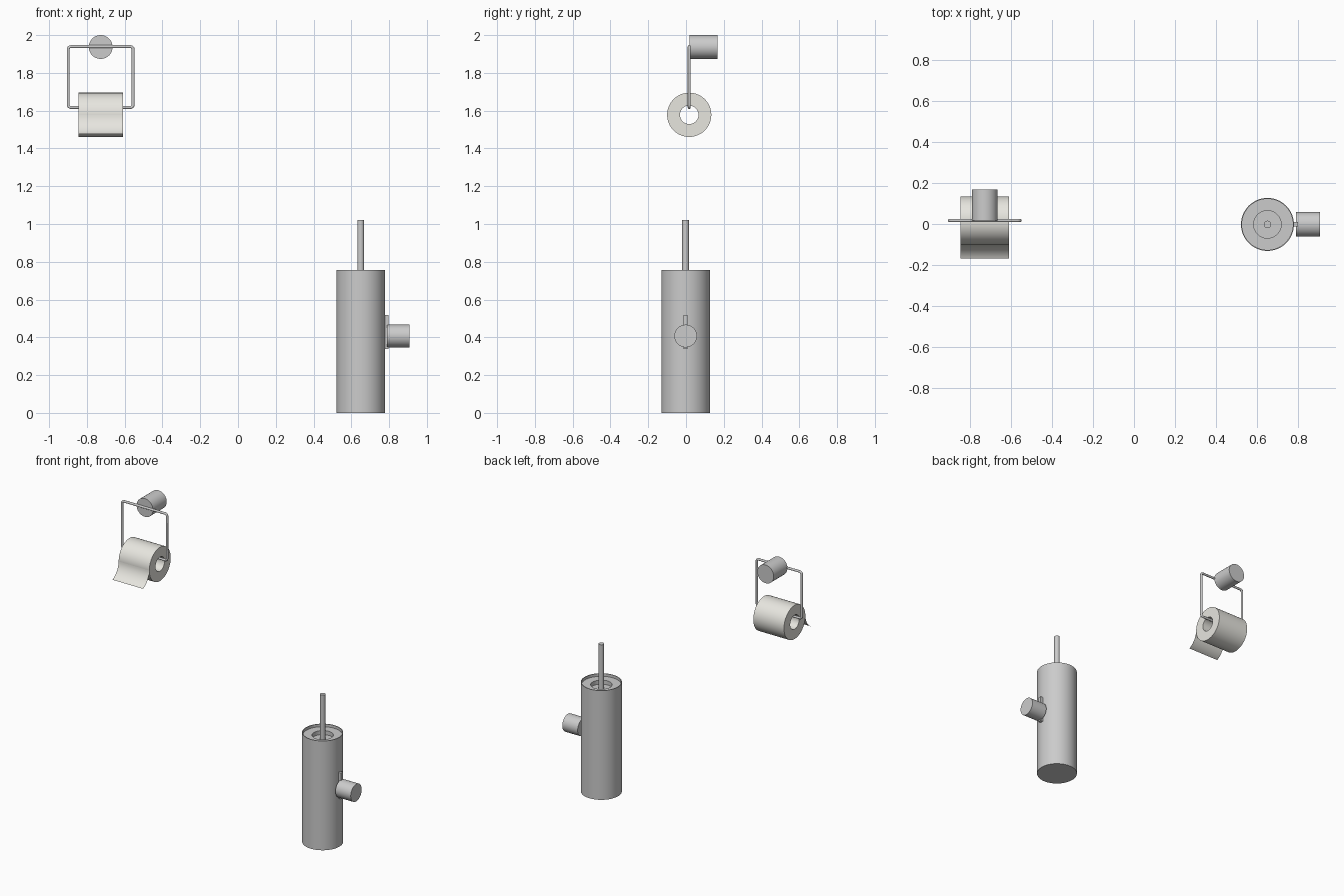
import bpy, math
from mathutils import Matrix, Vector

if "Cube" in bpy.data.objects:
    bpy.data.objects.remove(bpy.data.objects["Cube"])

paper = bpy.data.materials.new("paper")
paper.diffuse_color = (0.8, 0.79, 0.74, 1)
paper.use_nodes = True
paper.node_tree.nodes["Principled BSDF"].inputs["Base Color"].default_value = paper.diffuse_color


def add_mesh(name, verts, faces, mat=None):
    me = bpy.data.meshes.new(name)
    me.from_pydata(verts, [], faces)
    me.update()
    ob = bpy.data.objects.new(name, me)
    bpy.context.collection.objects.link(ob)
    if mat:
        me.materials.append(mat)
    bpy.ops.object.select_all(action='DESELECT')
    ob.select_set(True)
    bpy.context.view_layer.objects.active = ob
    bpy.ops.object.shade_smooth_by_angle(angle=math.radians(35))
    return ob


def lathe(name, profile, origin, axis='Z', closed=False, mat=None, n=64):
    """Spin (radius, height) points around an axis; radius 0 becomes a pole."""
    rot = {'Z': Matrix.Identity(3),
           'X': Matrix.Rotation(math.pi / 2, 3, 'Y'),
           'Y': Matrix.Rotation(-math.pi / 2, 3, 'X')}[axis]
    verts, rings, faces = [], [], []
    for r, h in profile:
        count = n if r > 0 else 1
        rings.append([len(verts) + i % count for i in range(n)])
        for i in range(count):
            a = 2 * math.pi * i / n
            verts.append(rot @ Vector((r * math.cos(a), r * math.sin(a), h)) + Vector(origin))
    pairs = list(zip(rings, rings[1:]))
    if closed:
        pairs.append((rings[-1], rings[0]))
    for a, b in pairs:
        for i in range(n):
            j = (i + 1) % n
            faces.append(list(dict.fromkeys((a[i], a[j], b[j], b[i]))))
    return add_mesh(name, verts, faces, mat)


def rod(name, r, length, origin, axis='Z', n=64):
    return lathe(name, [(0, 0), (r, 0), (r, length), (0, length)], origin, axis, n=n)


# --- paper holder ---
HX, HY = -0.727, 0.017
rod("holder_wall_mount", 0.063, 0.15, (HX, 0.018, 1.937), 'Y')

# wire frame: rounded rectangle swept with a round section
x0, x1, z0, z1, c = HX - 0.172, HX + 0.172, 1.617, 1.939, 0.014
path = []
corners = [(x1 - c, z1 - c, 0), (x0 + c, z1 - c, 90), (x0 + c, z0 + c, 180), (x1 - c, z0 + c, 270)]
for cx, cz, start in corners:
    for k in range(5):
        a = math.radians(start + k * 22.5)
        path.append((cx + c * math.cos(a), HY, cz + c * math.sin(a)))
cu = bpy.data.curves.new("holder_wire_frame", 'CURVE')
cu.dimensions = '3D'
cu.bevel_depth = 0.008
cu.bevel_resolution = 3
sp = cu.splines.new('POLY')
sp.points.add(len(path) - 1)
for p, co in zip(sp.points, path):
    p.co = (*co, 1)
sp.use_cyclic_u = True
sp.use_smooth = True
bpy.context.collection.objects.link(bpy.data.objects.new("holder_wire_frame", cu))

# paper roll with a through hole
RZ, R, W = 1.578, 0.117, 0.235
lathe("paper_roll", [(0.049, 0), (R, 0), (R, W), (0.049, W)],
      (HX - W / 2, HY, RZ), 'X', closed=True, mat=paper)

# loose sheet hanging off the front of the roll
pts, N = [], 12
P = [Vector((HY - R, RZ)), Vector((-0.101, 1.535)), Vector((-0.132, 1.492)), Vector((-0.168, 1.477))]
for i in range(N + 1):
    t = i / N
    q = (1 - t)**3 * P[0] + 3 * t * (1 - t)**2 * P[1] + 3 * t * t * (1 - t) * P[2] + t**3 * P[3]
    pts += [(HX - W / 2, q.x, q.y), (HX + W / 2, q.x, q.y)]
add_mesh("loose_sheet", pts,
         [(2 * i, 2 * i + 2, 2 * i + 3, 2 * i + 1) for i in range(N)], paper)

# --- brush holder ---
BX, BY = 0.65, -0.002
# container with thin rim, recessed lid and a dished centre
lathe("brush_container", [(0, 0), (0.129, 0), (0.129, 0.757), (0.124, 0.757), (0.124, 0.738),
                          (0.067, 0.738), (0.067, 0.71), (0, 0.71)], (BX, BY, 0))
rod("brush_handle", 0.018, 0.322, (BX, BY, 0.70), n=32)
rod("brush_wall_mount", 0.06, 0.117, (0.79, BY, 0.407), 'X')

# hanging tab between the container and its mount
bpy.ops.mesh.primitive_cube_add(size=1, location=(0.787, BY, 0.428))
tab = bpy.context.object
tab.name = "hanging_tab"
tab.scale = (0.022, 0.022, 0.18)
